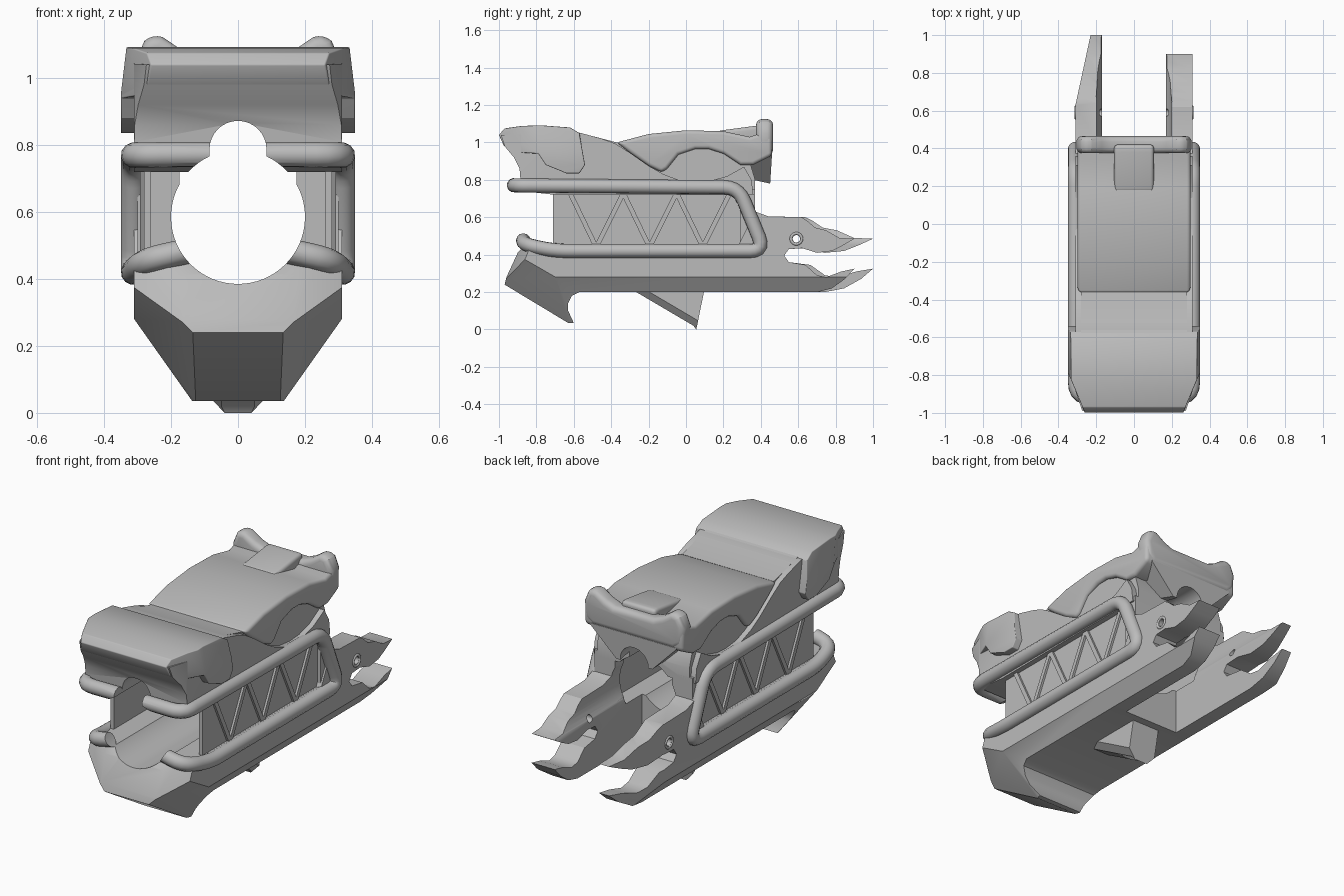
import bpy, bmesh, math
from mathutils import Vector

if "Cube" in bpy.data.objects:
    bpy.data.objects.remove(bpy.data.objects["Cube"])

gray = bpy.data.materials.new("plain_gray")
gray.use_nodes = True
gray.diffuse_color = (0.5, 0.5, 0.5, 1)
gray.node_tree.nodes["Principled BSDF"].inputs["Base Color"].default_value = (0.5, 0.5, 0.5, 1)
parts = []


def add_object(name, mesh):
    obj = bpy.data.objects.new(name, mesh)
    bpy.context.collection.objects.link(obj)
    mesh.materials.clear()
    mesh.materials.append(gray)
    parts.append(obj)
    return obj


def prism(name, outline, start, end, axis="x", planes=(), bevel=0.0, bore=True):
    """Extrude an outline along an axis, trim it by planes, round it and bore it."""
    bm = bmesh.new()
    place = (lambda a, p: (a, p[0], p[1])) if axis == "x" else (lambda a, p: (p[0], a, p[1]))
    face = bm.faces.new([bm.verts.new(place(start, p)) for p in outline])
    ext = bmesh.ops.extrude_face_region(bm, geom=[face])
    move = Vector(place(end - start, (0, 0)))
    bmesh.ops.translate(bm, vec=move, verts=[g for g in ext["geom"] if isinstance(g, bmesh.types.BMVert)])
    for point, normal in planes:
        geom = bm.verts[:] + bm.edges[:] + bm.faces[:]
        cut = bmesh.ops.bisect_plane(bm, geom=geom, plane_co=point, plane_no=normal, clear_outer=True)
        edges = [g for g in cut["geom_cut"] if isinstance(g, bmesh.types.BMEdge)]
        bmesh.ops.holes_fill(bm, edges=edges)
    bmesh.ops.recalc_face_normals(bm, faces=bm.faces)
    mesh = bpy.data.meshes.new(name)
    bm.to_mesh(mesh)
    bm.free()
    obj = add_object(name, mesh)
    if bevel:
        mod = obj.modifiers.new("round", "BEVEL")
        mod.width, mod.segments, mod.angle_limit = bevel, 4, math.radians(40)
    if bore:
        bore_part(obj)
    return obj


def bore_part(obj):
    mod = obj.modifiers.new("bore", "BOOLEAN")
    mod.object, mod.operation, mod.solver = bore_cutter, "DIFFERENCE", "EXACT"


def both(point, normal):
    """The same trimming plane on the left and the right."""
    return [((s * point[0], *point[1:]), (s * normal[0], *normal[1:])) for s in (1, -1)]


def rounded_path(points, radius, steps=5):
    pts = [Vector(p) for p in points]
    out = [pts[0]]
    for a, b, c in zip(pts, pts[1:], pts[2:]):
        p = b + (a - b).normalized() * min(radius, (a - b).length * 0.45)
        q = b + (c - b).normalized() * min(radius, (c - b).length * 0.45)
        for i in range(steps + 1):
            t = i / steps
            out.append(p * (1 - t) ** 2 + b * 2 * t * (1 - t) + q * t * t)
    return out + [pts[-1]]


def tube(name, points, radius):
    curve = bpy.data.curves.new(name, "CURVE")
    curve.dimensions = "3D"
    curve.bevel_depth, curve.bevel_resolution, curve.use_fill_caps = radius, 4, True
    spline = curve.splines.new("POLY")
    spline.points.add(len(points) - 1)
    for sp, p in zip(spline.points, points):
        sp.co = (*p, 1)
    temp = bpy.data.objects.new(name + "_path", curve)
    bpy.context.collection.objects.link(temp)
    mesh = bpy.data.meshes.new_from_object(temp.evaluated_get(bpy.context.evaluated_depsgraph_get()))
    bpy.data.objects.remove(temp)
    return add_object(name, mesh)


# Keyhole bore through the whole length
big = [math.radians(115.2 + i * 309.6 / 56) for i in range(57)]
small = [math.radians(i * 180 / 16) for i in range(17)]
keyhole = [(0.2 * math.cos(a), 0.585 + 0.2 * math.sin(a)) for a in big]
keyhole += [(0.085 * math.cos(a), 0.787 + 0.085 * math.sin(a)) for a in small]
bore_cutter = prism("bore_cutter", keyhole, -1.2, 1.2, "y", bore=False)
bore_cutter.hide_render = True
parts.remove(bore_cutter)

# Lower body with the faceted prow and chamfered bottom edges
chamfer = both((0.31, 0, 0.28), (0.24, 0, -0.17))
prow = both((0.135, -0.97, 0.24), (0.0685, -0.035, -0.061)) + both((0.17, -0.97, 0.25), (0.35, -0.85, 0.35))
lower = [(-0.97, 0.24), (-0.96, 0.28), (-0.9, 0.41), (-0.86, 0.45), (0.14, 0.45), (0.14, 0.2), (-0.57, 0.2),
         (-0.61, 0.18), (-0.63, 0.14), (-0.63, 0.1), (-0.6, 0.035), (-0.63, 0.035)]
prism("lower_body", lower, -0.31, 0.31, planes=chamfer + prow)

# Upper body with sweeping side panels
upper = [(-0.99, 1.04), (-0.97, 0.98), (-0.92, 0.92), (-0.89, 0.86), (-0.88, 0.74), (-0.7, 0.72), (0.36, 0.72),
         (0.35, 0.8), (0.31, 0.87), (0.22, 0.82), (0.13, 0.795), (0.05, 0.79), (-0.04, 0.8), (-0.12, 0.83),
         (-0.2, 0.875), (-0.3, 0.945), (-0.38, 0.995), (-0.45, 1.02), (-0.56, 1.05)]
prism("upper_body", upper, -0.31, 0.31, planes=both((0.27, -1, 1), (1, -0.35, 0)))
core = [(-0.6, 1.06), (-0.37, 1.0), (0.28, 0.98), (0.34, 0.9), (0.37, 0.8), (0.37, 0.72), (-0.6, 0.72)]
prism("upper_core", core, -0.28, 0.28)

# Front hood with flaps at the sides
hood = [(-1.0, 1.04), (-0.97, 1.075), (-0.88, 1.088), (-0.78, 1.092), (-0.62, 1.08), (-0.57, 1.05),
        (-0.54, 0.88), (-0.57, 0.835), (-0.64, 0.835), (-0.75, 0.88), (-0.79, 0.94), (-0.94, 0.95), (-0.975, 0.985)]
prism("front_hood", hood, -0.35, 0.35, bevel=0.04,
      planes=both((0.26, -1, 1), (1, -0.42, 0)) + both((0.35, 0, 0.95), (1, 0, 0.12)))

# Saddle cover with side arches, raised lip and latch
saddle = [(-0.37, 1.0), (-0.2, 1.045), (0, 1.065), (0.2, 1.06), (0.34, 1.03), (0.4, 1.05), (0.46, 1.04),
          (0.46, 0.93), (0.36, 0.88), (0.29, 0.88), (0.2, 0.94), (0.12, 0.965), (0.05, 0.965), (-0.04, 0.935),
          (-0.1, 0.86), (-0.13, 0.84), (-0.2, 0.875), (-0.3, 0.945)]
prism("saddle_cover", saddle, -0.3, 0.3, bevel=0.02)
half = [(0.12, 1.065), (0.17, 1.085), (0.225, 1.122), (0.255, 1.13), (0.28, 1.11), (0.305, 1.05), (0.295, 0.96),
        (0.25, 0.93)]
prism("saddle_lip", half + [(-x, z) for x, z in reversed(half)], 0.375, 0.465, "y", bevel=0.03)
prism("latch", [(0.17, 1.0), (0.17, 1.062), (0.38, 1.09), (0.42, 1.09), (0.42, 1.0)], -0.105, 0.105, bevel=0.018)
prism("rear_block", [(0.3, 0.95), (0.46, 0.94), (0.45, 0.78), (0.36, 0.8), (0.3, 0.86)], -0.26, 0.26,
      planes=both((0.26, 0, 0.93), (1, 0, -1)))

# Trigger housing underneath
prism("trigger_housing", [(-0.3, 0.22), (0.04, 0.02), (0.055, 0.0), (0.1, 0.22)], -0.085, 0.085, bore=False,
      planes=both((0.04, 0.055, 0), (1, -0.5, -0.85)))

# Jaw-shaped rear prongs; the one at -x is longer and tapers
jaw = [(0.1, 0.2), (0.7, 0.2), (0.78, 0.22), (0.85, 0.27), (0.9, 0.325), (0.83, 0.31), (0.75, 0.28), (0.7, 0.29),
       (0.64, 0.345), (0.55, 0.36), (0.525, 0.395), (0.55, 0.43), (0.62, 0.435), (0.7, 0.41), (0.78, 0.42),
       (0.84, 0.45), (0.9, 0.485), (0.82, 0.49), (0.75, 0.53), (0.69, 0.545), (0.65, 0.58), (0.62, 0.6),
       (0.44, 0.605), (0.37, 0.63), (0.28, 0.45), (0.1, 0.45)]
long_jaw = [(y + max(0, y - 0.55) * 0.285, z) for y, z in jaw]
prongs = [prism("left_prong", jaw, 0.17, 0.31, planes=chamfer[:1]),
          prism("right_prong", long_jaw, -0.31, -0.17,
                planes=chamfer[1:] + [((-0.31, 0.63, 0), (-0.37, 0.08, 0))])]

# Bolt holes with rims
pin = [(0.59 + 0.02 * math.cos(i * math.pi / 8), 0.485 + 0.02 * math.sin(i * math.pi / 8)) for i in range(16)]
pin_cutter = prism("pin_cutter", pin, -0.5, 0.5, bore=False)
pin_cutter.hide_render = True
parts.remove(pin_cutter)
for prong in prongs:
    mod = prong.modifiers.new("pin", "BOOLEAN")
    mod.object, mod.solver = pin_cutter, "EXACT"

for side, label in ((1, "left"), (-1, "right")):
    rim = [(side * 0.308, 0.59 + 0.029 * math.cos(i * math.pi / 8), 0.485 + 0.029 * math.sin(i * math.pi / 8))
           for i in range(17)]
    tube(label + "_bolt_rim", rim, 0.008)

    # Side panel, rear wall and zigzag ribs
    prism(label + "_side_panel", [(-0.71, 0.42), (-0.71, 0.75), (0.3, 0.75), (0.37, 0.42)],
          side * 0.26, side * 0.28)
    prism(label + "_rear_wall", [(0.29, 0.42), (0.29, 0.75), (0.37, 0.75), (0.37, 0.42)], side * 0.175, side * 0.3)
    for i in range(6):
        top, bottom = -0.62 + 0.285 * ((i + 1) // 2), -0.48 + 0.285 * (i // 2)
        rib = [(top - 0.014, 0.73), (top + 0.014, 0.73), (bottom + 0.014, 0.44), (bottom - 0.014, 0.44)]
        prism(label + "_rib_%d" % (i + 1), rib, side * 0.27, side * 0.292, bore=False)

    # Guard bar wrapping the side and the front
    path = [(0.12, -0.87, 0.49), (0.28, -0.87, 0.455), (0.312, -0.7, 0.42), (0.312, 0.42, 0.42),
            (0.312, 0.28, 0.76), (0.312, -0.92, 0.77), (0.06, -0.92, 0.772)]
    bar = tube(label + "_guard_bar", rounded_path([(side * x, y, z) for x, y, z in path], 0.08), 0.038)
    bore_part(bar)

# Bake the modifiers, shade, and drop the cutters
depsgraph = bpy.context.evaluated_depsgraph_get()
baked = [bpy.data.meshes.new_from_object(obj.evaluated_get(depsgraph)) for obj in parts]
for obj, mesh in zip(parts, baked):
    obj.modifiers.clear()
    obj.data = mesh
    mesh.shade_smooth()
    mesh.set_sharp_from_angle(angle=math.radians(32))
for cutter in (bore_cutter, pin_cutter):
    bpy.data.objects.remove(cutter)
